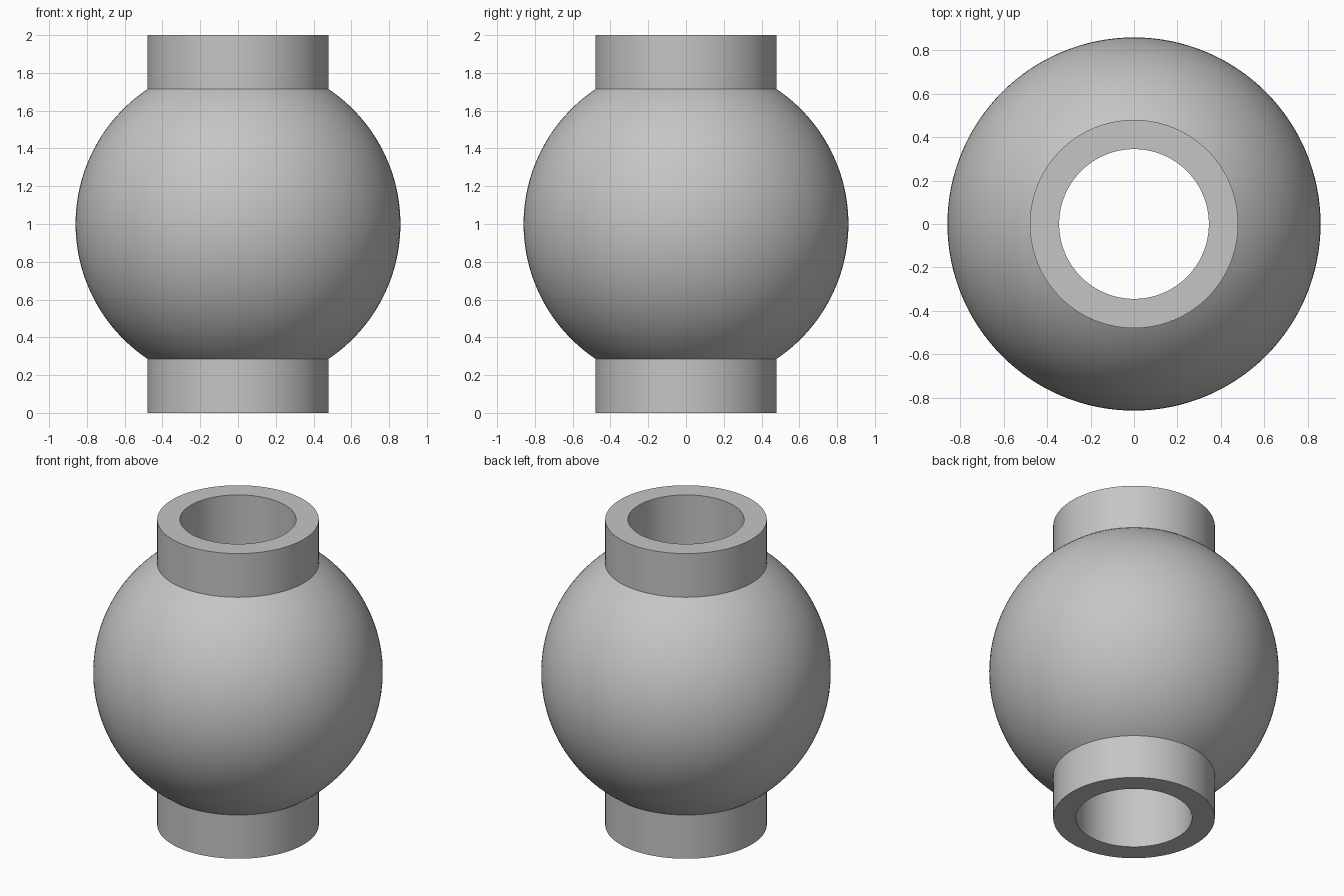
import bpy
import bmesh
from math import asin, cos, sin, pi, radians

cube = bpy.data.objects.get("Cube")
if cube:
    bpy.data.objects.remove(cube, do_unlink=True)

BALL, COLLAR, BORE = 0.86, 0.48, 0.345
HEIGHT, SEGMENTS, RINGS = 2.0, 128, 48
MID = HEIGHT / 2

# One flat colour
grey = bpy.data.materials.new("plain grey")
grey.use_nodes = True
colour = (0.56, 0.56, 0.56, 1)
grey.diffuse_color = colour
grey.node_tree.nodes["Principled BSDF"].inputs["Base Color"].default_value = colour

# Closed cross-section: bore wall, lower collar, ball arc, upper collar
start = -pi / 2 + asin(COLLAR / BALL)
arc = [start * (1 - 2 * i / RINGS) for i in range(RINGS + 1)]
profile = [(BORE, 0), (COLLAR, 0)]
profile += [(BALL * cos(a), MID + BALL * sin(a)) for a in arc]
profile += [(COLLAR, HEIGHT), (BORE, HEIGHT)]

# Spin the cross-section around the vertical axis
bm = bmesh.new()
verts = [bm.verts.new((r, 0, z)) for r, z in profile]
edges = [bm.edges.new((a, b)) for a, b in zip(verts, verts[1:] + verts[:1])]
bmesh.ops.spin(bm, geom=verts + edges, cent=(0, 0, 0), axis=(0, 0, 1),
               angle=2 * pi, steps=SEGMENTS, use_merge=True)
bmesh.ops.remove_doubles(bm, verts=bm.verts[:], dist=0.0001)
bmesh.ops.recalc_face_normals(bm, faces=bm.faces[:])

mesh = bpy.data.meshes.new("bored_ball_with_collars")
bm.to_mesh(mesh)
bm.free()
mesh.materials.append(grey)
ball = bpy.data.objects.new("bored_ball_with_collars", mesh)
bpy.context.collection.objects.link(ball)

# Smooth the round surfaces, keep the collar rims crisp
bpy.ops.object.select_all(action="DESELECT")
ball.select_set(True)
bpy.context.view_layer.objects.active = ball
bpy.ops.object.shade_smooth_by_angle(angle=radians(25))
